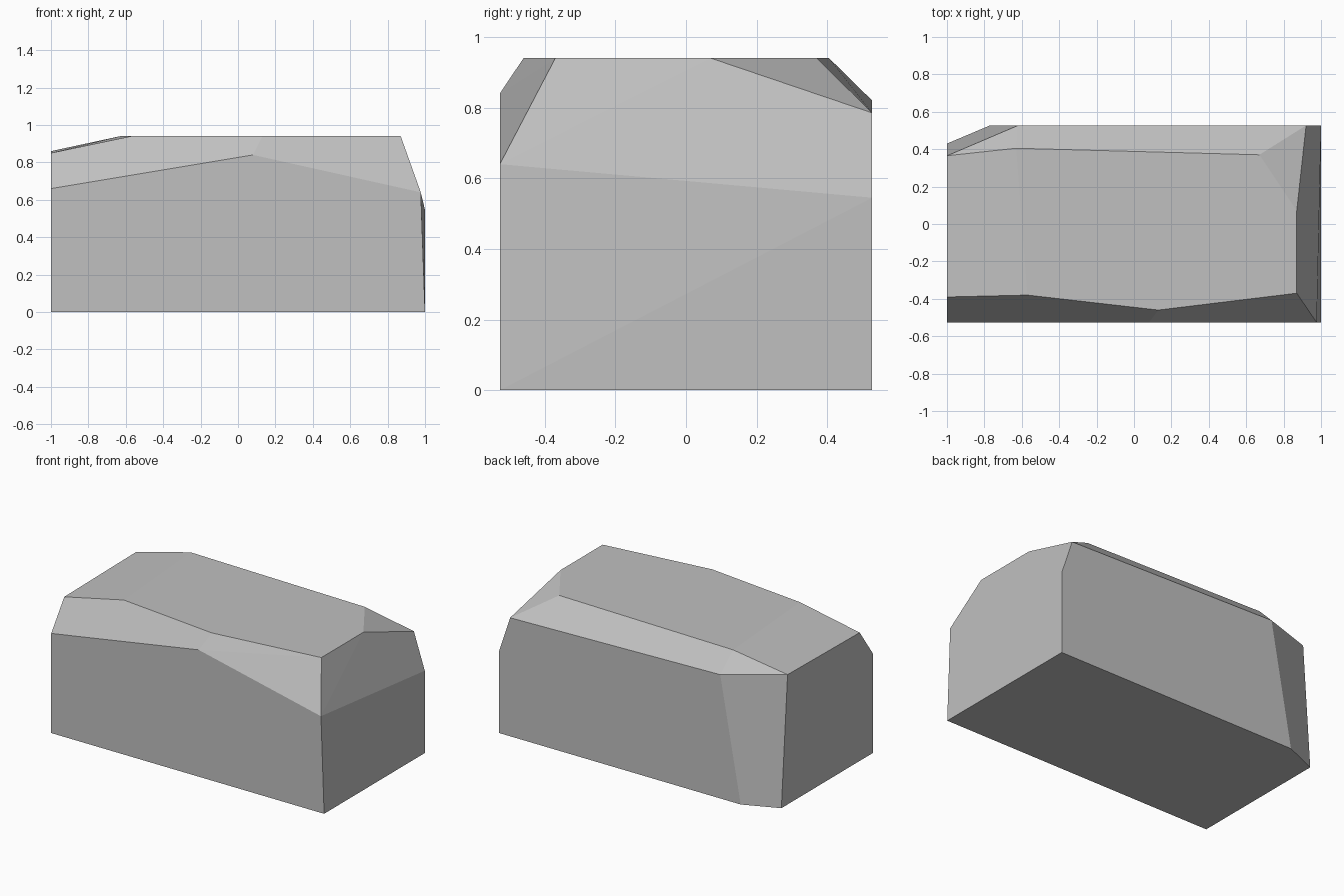
import bpy
import bmesh
import math

default_cube = bpy.data.objects.get("Cube")
if default_cube:
    bpy.data.objects.remove(default_cube, do_unlink=True)

HALF_DEPTH = 0.527
TOP = 0.94


def make_material(name, color):
    material = bpy.data.materials.new(name)
    material.use_nodes = True
    material.diffuse_color = color
    material.node_tree.nodes["Principled BSDF"].inputs["Base Color"].default_value = color
    return material


def make_faceted_stone(name, corners, material):
    """Wrap the corners in flat facets and merge the coplanar ones."""
    bm = bmesh.new()
    for corner in corners:
        bm.verts.new(corner)
    bmesh.ops.convex_hull(bm, input=bm.verts[:], use_existing_faces=False)
    bmesh.ops.dissolve_limit(bm, angle_limit=math.radians(1),
                             verts=bm.verts[:], edges=bm.edges[:])
    bmesh.ops.recalc_face_normals(bm, faces=bm.faces[:])
    mesh = bpy.data.meshes.new(name)
    bm.to_mesh(mesh)
    bm.free()
    mesh.materials.append(material)
    stone = bpy.data.objects.new(name, mesh)
    bpy.context.collection.objects.link(stone)
    return stone


# Footprint on the ground, with the back corner at -x cut off
base_outline = [(-1, -HALF_DEPTH), (1, -HALF_DEPTH), (1, HALF_DEPTH),
                (-0.77, HALF_DEPTH), (-1, 0.43)]
# Flat top
top_outline = [(-0.57, -0.38), (0.13, -0.46), (0.87, -0.37),
               (0.87, 0.07), (0.67, 0.37), (-0.63, 0.405)]
# Upper rim of the front wall
front_rim = [(-1, 0.66), (0.08, 0.84), (0.977, 0.64)]
# Upper rim of the back wall
back_rim = [(1, 0.545), (0.92, 0.785), (-0.62, 0.82)]
# Upper rim of the end wall at -x
end_rim = [(-0.39, 0.85), (0.365, 0.86)]

corners = [(x, y, 0) for x, y in base_outline]
corners += [(x, y, TOP) for x, y in top_outline]
corners += [(x, -HALF_DEPTH, z) for x, z in front_rim]
corners += [(x, HALF_DEPTH, z) for x, z in back_rim]
corners += [(-1, y, z) for y, z in end_rim]

stone_grey = make_material("stone grey", (0.53, 0.53, 0.53, 1))
make_faceted_stone("stone_block", corners, stone_grey)
